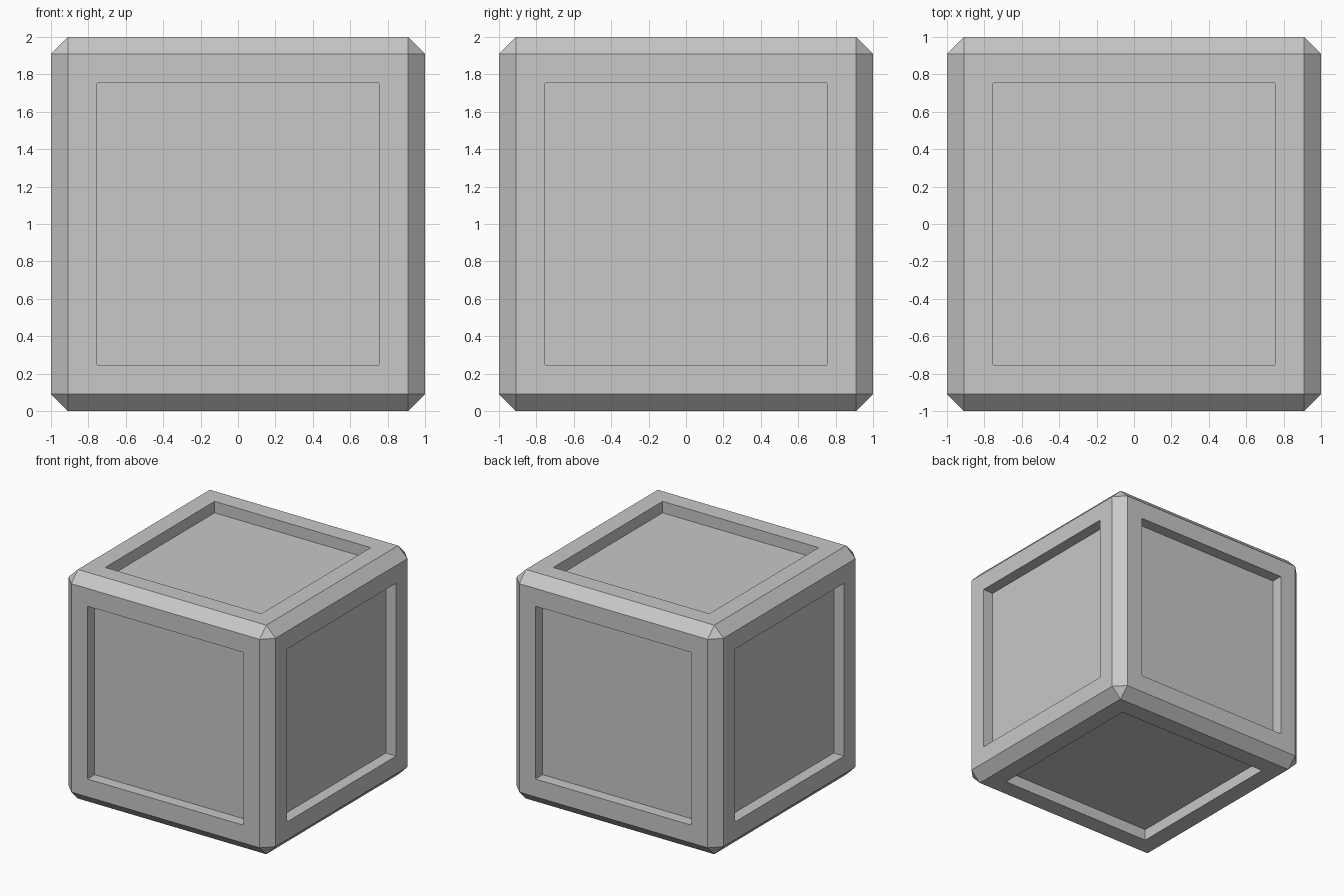
import bpy, bmesh

HALF = 1.0      # half the crate's width
CHAMFER = 0.09  # cut along every edge
BORDER = 0.22   # flat frame around each recess
DEPTH = 0.10    # depth of each recess

default = bpy.data.objects.get("Cube")
if default:
    bpy.data.objects.remove(default, do_unlink=True)

# One plain grey for the whole block
grey = bpy.data.materials.new("light_grey")
grey.use_nodes = True
colour = (0.58, 0.58, 0.58, 1)
grey.diffuse_color = colour
grey.node_tree.nodes["Principled BSDF"].inputs["Base Color"].default_value = colour

# Block with chamfered edges and flat corner triangles
bm = bmesh.new()
bmesh.ops.create_cube(bm, size=2 * HALF)
bmesh.ops.bevel(bm, geom=bm.edges[:], offset=CHAMFER, segments=1,
                affect='EDGES', profile=0.5)

# Square recess in each of the six sides
sides = [f for f in bm.faces if max(abs(c) for c in f.normal) > 0.99]
bmesh.ops.inset_individual(bm, faces=sides, thickness=BORDER)
for side in sides:
    inward = -side.normal.copy()
    floor = bmesh.ops.extrude_discrete_faces(bm, faces=[side])["faces"][0]
    bmesh.ops.translate(bm, verts=floor.verts[:], vec=inward * DEPTH)

bmesh.ops.translate(bm, verts=bm.verts[:], vec=(0, 0, HALF))
bmesh.ops.recalc_face_normals(bm, faces=bm.faces[:])

mesh = bpy.data.meshes.new("recessed_block")
bm.to_mesh(mesh)
bm.free()
mesh.materials.append(grey)
block = bpy.data.objects.new("recessed_block", mesh)
bpy.context.collection.objects.link(block)
